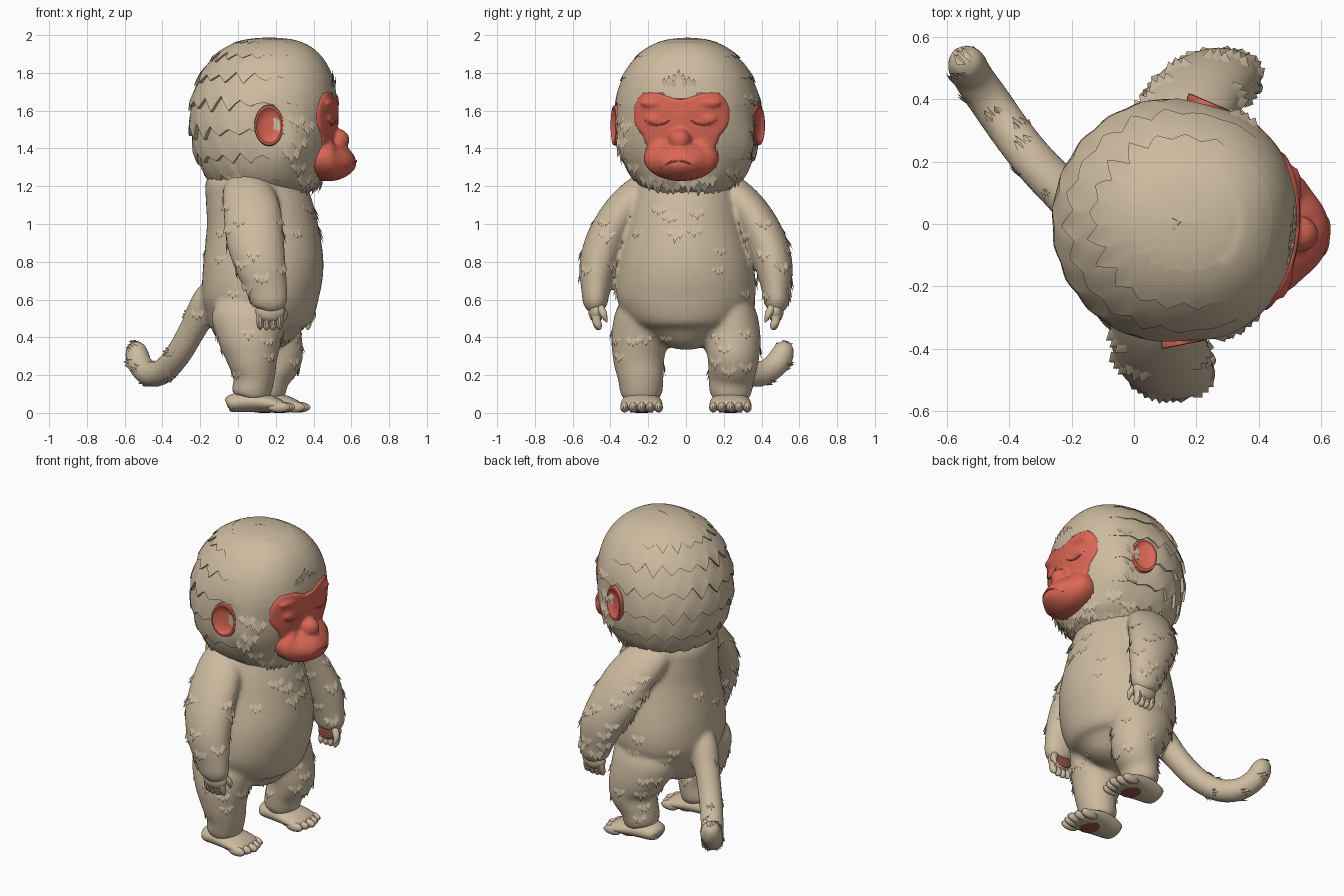
import bpy, bmesh, math, random
from math import sin, cos, pi, radians, exp
from mathutils import Vector, Matrix
from mathutils.bvhtree import BVHTree

if "Cube" in bpy.data.objects:
    bpy.data.objects.remove(bpy.data.objects["Cube"])

random.seed(4)


def colour(name, rgb):
    m = bpy.data.materials.new(name)
    m.diffuse_color = (*rgb, 1)
    m.use_nodes = True
    m.node_tree.nodes["Principled BSDF"].inputs["Base Color"].default_value = m.diffuse_color
    return m


FUR = colour("tan_fur", (0.61, 0.495, 0.35))
SKIN = colour("red_skin", (0.71, 0.135, 0.092))
PAD = colour("dark_red_pad", (0.32, 0.09, 0.07))
# the head is turned slightly to its right
TURN = (Matrix.Translation((0.13, 0.01, 0)) @ Matrix.Rotation(radians(-6), 4, 'Z')
        @ Matrix.Translation((-0.13, 0, 0)))


def finish(name, bm, mat, matrix=None):
    if matrix:
        bm.transform(matrix)
    bmesh.ops.recalc_face_normals(bm, faces=bm.faces)
    me = bpy.data.meshes.new(name)
    bm.to_mesh(me)
    bm.free()
    me.materials.append(mat)
    ob = bpy.data.objects.new(name, me)
    bpy.context.collection.objects.link(ob)
    return ob


def fuse(name, obs, voxel, iterations):
    """Melt overlapping parts into one smooth skin."""
    bpy.ops.object.select_all(action='DESELECT')
    for o in obs:
        o.select_set(True)
    bpy.context.view_layer.objects.active = ob = obs[0]
    bpy.ops.object.join()
    ob.name, mat = name, ob.data.materials[0]
    rem = ob.modifiers.new("skin", 'REMESH')
    rem.mode, rem.voxel_size = 'VOXEL', voxel
    ob.modifiers.new("soften", 'SMOOTH').iterations = iterations
    me = bpy.data.meshes.new_from_object(ob.evaluated_get(bpy.context.evaluated_depsgraph_get()))
    ob.modifiers.clear()
    ob.data = me
    me.materials.clear()
    me.materials.append(mat)
    return ob


def trim(ob, hidden):
    """Drop faces buried inside a neighbouring part."""
    bm = bmesh.new()
    bm.from_mesh(ob.data)
    bmesh.ops.delete(bm, geom=[f for f in bm.faces if hidden(f.calc_center_median())], context='FACES')
    bm.to_mesh(ob.data)
    bm.free()


def smooth_points(pts, steps, closed=False):
    """Catmull-Rom interpolation of tuples of any length."""
    n, out = len(pts), []
    at = lambda i: pts[i % n] if closed else pts[max(0, min(n - 1, i))]
    for i in range(n if closed else n - 1):
        for t in (s / steps for s in range(steps)):
            out.append([0.5 * (2 * b + (c - a) * t + (2 * a - 5 * b + 4 * c - d) * t * t
                               + (3 * b - a - 3 * c + d) * t ** 3)
                        for a, b, c, d in zip(at(i - 1), at(i), at(i + 1), at(i + 2))])
    return out if closed else out + [list(pts[-1])]


def skin_rows(bm, rows, *caps):
    for r, q in zip(rows, rows[1:]):
        for i in range(len(r)):
            j = (i + 1) % len(r)
            bm.faces.new((r[i], r[j], q[j], q[i]))
    for c in caps:
        bm.faces.new(rows[c])


def loft(name, sections, mat=FUR, ref=(1, 0, 0), n=28, steps=5):
    """Elliptical rings (x, y, z, radius_u, radius_v) along a path."""
    secs = smooth_points(sections, steps)
    ctr = [Vector(s[:3]) for s in secs]
    bm, rows = bmesh.new(), []
    for i, s in enumerate(secs):
        t = (ctr[min(i + 1, len(ctr) - 1)] - ctr[max(i - 1, 0)]).normalized()
        u = Vector(ref)
        u = (u - t * u.dot(t)).normalized()
        v = t.cross(u)
        ru, rv = max(s[3], .002), max(s[4], .002)
        rows.append([bm.verts.new(ctr[i] + u * ru * cos(a) + v * rv * sin(a))
                     for a in (2 * pi * k / n for k in range(n))])
    skin_rows(bm, rows, 0, -1)
    return finish(name, bm, mat)


def ball(name, loc, radii, mat=FUR, seg=24):
    bm = bmesh.new()
    bmesh.ops.create_uvsphere(bm, u_segments=seg, v_segments=seg * 2 // 3, radius=1,
                              matrix=Matrix.Translation(loc) @ Matrix.Diagonal((*radii, 1)))
    return finish(name, bm, mat)


# ---- head with overlapping fur shingles at the back ----
HX, HZ, RX, RY, N, LAYERS, SQ = 0.13, 1.56, 0.385, 0.388, 168, 9, 0.87


def head_profile(z):
    h = (z - HZ) / (0.425 if z > HZ else 0.43)
    return max(0.0, 1 - h * h) ** (0.41 if z > HZ else 0.36)


def head_point(lon, z, grow=1.0):
    p, c, s = grow * head_profile(z), cos(lon), sin(lon)
    if c > 0:                                   # blunter towards the face
        c, s = c ** SQ, math.copysign(abs(s) ** SQ, s)
    x = HX + RX * p * c + .14 * max(0, z - HZ) * (.6 + .4 * c)
    x += .045 * max(0, c) ** 2 * exp(-((z - 1.2) / .07) ** 2)
    around = abs(math.atan2(s, c))
    ear = .022 * exp(-((around - 1.38) / .2) ** 2 - ((z - 1.525) / .1) ** 2)
    cheek = .022 * exp(-((around - 1.0) / .2) ** 2 - ((z - 1.4) / .1) ** 2)
    return Vector((x, (RY * p - ear + cheek) * s, z))


def head_x(y, z):
    q = min(1, abs(y) / (RY * max(head_profile(z), .01)))
    return head_point(math.asin(q ** (1 / SQ)), z).x


def back(lon):
    return min(1, max(0, 0.6 - 0.9 * cos(lon)))


def zigzag(k, i, lon):
    if k < 0 or k >= LAYERS - 1:
        return 0
    tooth = abs(((i + 4 * (k % 2)) % 8) / 4 - 1) - 0.5
    return 0.4 * tooth * (1 + 0.5 * sin(5 * lon + 2 * k)) * back(lon) * (.5 if k == 0 else 1)


bm, rows = bmesh.new(), []
for k in range(LAYERS):
    for f in (0, .2, .4, .6, .8, 1):
        row = []
        for i in range(N):
            lon = 2 * pi * i / N
            t = (k + f + zigzag(k - 1, i, lon) * (1 - f) + zigzag(k, i, lon) * f) / LAYERS
            z = HZ + 0.428 * cos(pi * min(max(t, 0.004), 0.996))
            row.append(bm.verts.new(head_point(lon, z, 1 + 0.05 * back(lon) * (f - 0.4))))
        rows.append(row)
skin_rows(bm, rows, 0, -1)
head = finish("head", bm, FUR)

# ---- bare face: goggle-shaped mask melted into a blunt muzzle ----
half = [(.06, 1.675), (.13, 1.695), (.205, 1.69), (.253, 1.62), (.25, 1.53), (.205, 1.465), (.17, 1.41)]
outline = smooth_points([(0, 1.66)] + half + [(0, 1.40)] + [(-y, z) for y, z in half[::-1]], 5, True)
bm, rows = bmesh.new(), []
for s, lift in ((.97, -.05), (1.0, -.025), (1.0, .002), (.96, .011), (.8, .011), (.6, .01),
                (.4, .012), (.2, .014), (.02, .016)):
    rows.append([bm.verts.new((head_x(y * s, 1.56 + (z - 1.56) * s) + lift, y * s, 1.56 + (z - 1.56) * s))
                 for y, z in outline])
skin_rows(bm, rows, 0, -1)
parts = [finish("mask", bm, SKIN),
         loft("muzzle", [(.34, 0, 1.36, .15, .10), (.41, 0, 1.36, .187, .118), (.47, 0, 1.35, .20, .123),
                         (.515, 0, 1.355, .185, .122), (.55, 0, 1.365, .14, .108), (.575, 0, 1.385, .085, .075),
                         (.588, 0, 1.40, .004, .004)], SKIN, (0, 1, 0), 40),
         ball("nose", (.525, 0, 1.445), (.068, .06, .06), SKIN),
         ball("bridge", (.49, 0, 1.53), (.04, .045, .09), SKIN)]
for s in (-1, 1):
    parts.append(ball("lid", (head_x(.125, 1.555) - .009, .125 * s, 1.555), (.028, .065, .035), SKIN))
    parts.append(ball("brow", (head_x(.12, 1.64) - .014, .12 * s, 1.64), (.03, .095, .028), SKIN))
face = fuse("face", parts, .009, 7)
bvh = BVHTree.FromPolygons([v.co for v in face.data.vertices], [p.vertices for p in face.data.polygons])


def crease(name, pts):
    """A thin lip of skin laid along the face surface."""
    path = []
    for i, (y, z) in enumerate(pts):
        hit = bvh.ray_cast(Vector((2, y, z)), Vector((-1, 0, 0)))[0]
        r = .002 if i in (0, len(pts) - 1) else .005
        path.append((hit.x, y, z, r, r))
    loft(name, path, SKIN, (0, 0, 1), 8, 3).data.transform(TURN)


def under_face(c):
    hit, n = bvh.ray_cast(c, Vector((1, 0, 0)))[:2]
    return hit is not None and n.x > 0 and hit.x - c.x > .008


crease("mouth", [(-.10, 1.295), (-.05, 1.325), (0, 1.335), (.05, 1.325), (.10, 1.295)])
for side, s in (("right", -1), ("left", 1)):
    crease(side + "_eye_line", [(y * s, z) for y, z in ((.055, 1.55), (.08, 1.535), (.12, 1.525), (.155, 1.53), (.19, 1.55))])
    # ear: rolled rim around a shallow bowl
    bm, rows = bmesh.new(), []
    for r, d in ((.75, -.05), (.95, 0), (1, .018), (.95, .036), (.84, .038), (.72, .028), (.4, .018), (.02, .022)):
        rows.append([bm.verts.new((.205 + .077 * r * cos(a), s * (.352 + d - .024 * r * cos(a)),
                                   1.522 + .11 * r * sin(a))) for a in (2 * pi * i / 32 for i in range(32))])
    skin_rows(bm, rows, -1)
    finish(side + "_ear", bm, SKIN, TURN)
trim(head, lambda c: c.x > .2 and under_face(c) or c.z < 1.17 and math.hypot(c.x - .09, c.y) < .2)
trim(face, lambda c: c.x < head_x(c.y, c.z) - .02)
for ob in (head, face):
    ob.data.transform(TURN)

# ---- body, limbs and tail ----
parts = [loft("torso", [(.12, 0, .34, .02, .02), (.12, 0, .36, .16, .14), (.11, 0, .45, .25, .27),
                        (.115, 0, .55, .295, .345), (.12, 0, .65, .312, .37), (.135, 0, .8, .318, .355),
                        (.125, 0, 1.0, .293, .305), (.10, 0, 1.15, .272, .275), (.09, 0, 1.25, .25, .24),
                        (.1, 0, 1.36, .1, .1)], n=48, steps=6),
         loft("tail", [(-.05, .02, .68, .07, .07), (-.15, .05, .60, .088, .083), (-.23, .11, .46, .073, .073),
                       (-.31, .19, .32, .069, .069), (-.39, .29, .225, .067, .067), (-.46, .39, .205, .067, .067),
                       (-.515, .47, .25, .065, .065), (-.535, .51, .31, .063, .063), (-.54, .52, .36, .045, .045),
                       (-.54, .522, .385, .004, .004)])]
for side, s, a, kn, ft in (("right", -1, 0, 0, 0), ("left", 1, .15, .13, .08)):
    # arm, the left one reaching further forward
    parts.append(loft(side + "_arm", [(.05, .10 * s, 1.26, .07, .06), (.05 + a * .2, .225 * s, 1.18, .13, .09),
                 (.075 + a * .5, .335 * s, 1.07, .152, .10), (.09 + a * .8, .42 * s, .92, .153, .107),
                 (.12 + a, .465 * s, .78, .135, .10), (.155 + a, .478 * s, .65, .108, .077),
                 (.17 + a, .48 * s, .57, .088, .062), (.17 + a, .48 * s, .53, .03, .03)]))
    hx = .17 + a
    ball(side + "_hand", (hx, .475 * s, .54), (.078, .042, .062))
    for i in range(4):
        fx = hx - .052 + .034 * i
        loft(f"{side}_finger_{i + 1}", [(fx, .475 * s, .54, .02, .024), (fx, .475 * s, .49, .02, .024),
             (fx, .462 * s, .46 - .008 * (i in (1, 2)), .017, .02), (fx, .455 * s, .44, .004, .004)], n=10, steps=3)
    loft(side + "_thumb", [(hx + .05, .455 * s, .56, .022, .022), (hx + .075, .435 * s, .52, .019, .019),
         (hx + .07, .42 * s, .48, .004, .004)], n=10, steps=3)
    ball(side + "_palm", (hx, .436 * s, .53), (.055, .006, .04), PAD)
    # leg with the knee pushed forward on the left
    parts.append(loft(side + "_leg", [(.07 + kn * .3, .20 * s, .64, .10, .08), (.06 + kn * .5, .225 * s, .53, .197, .142),
                 (.065 + kn * .8, .245 * s, .40, .175, .15), (.075 + kn, .25 * s, .29, .138, .137),
                 (.085 + ft, .24 * s, .19, .11, .122), (.065 + ft, .235 * s, .09, .098, .105), (.06 + ft, .235 * s, .07, .05, .05)]))
    loft(side + "_foot", [(-.06 + ft, .235 * s, .045, .03, .02), (-.04 + ft, .235 * s, .05, .075, .045),
         (.06 + ft, .235 * s, .06, .10, .056), (.16 + ft, .235 * s, .05, .11, .046),
         (.23 + ft, .235 * s, .036, .105, .03), (.25 + ft, .235 * s, .03, .06, .015)], ref=(0, 1, 0))
    for i in range(5):
        ball(f"{side}_toe_{i + 1}", (.245 + ft - .014 * abs(i - 2), (.145 + .045 * i) * s, .03), (.06, .023, .028), seg=14)
    ball(side + "_sole_pad", (.14 + ft, .235 * s, .005), (.055, .065, .005), PAD)
body = fuse("body", parts, .014, 6)
trim(body, lambda c: c.z > 1.22 and math.hypot(c.x - .1, c.y) < .17)

# ---- fur tufts scattered along the surfaces ----
tufts = bmesh.new()


def spike(p, n, d, w, l, lift):
    side = n.cross(d)
    pts = [p - side * w - n * .005, p + side * w - n * .005, p + n * lift * .5 + d * l * .3,
           p + d * l + n * lift, p - d * l * .8 - n * .006]
    v = [tufts.verts.new(q) for q in pts]
    for f in ((0, 2, 4), (1, 4, 2), (0, 3, 2), (1, 2, 3), (0, 1, 3), (0, 4, 1)):
        tufts.faces.new([v[i] for i in f])


def scatter(ob, count, size=1.0, where=lambda c, n: True, flow=(0, 0, -1), gap=.07):
    polys = [p for p in ob.data.polygons if where(p.center, p.normal) and abs(p.normal.dot(Vector(flow))) < .9]
    used = []
    for p in random.choices(polys, [q.area for q in polys], k=count * 4):
        if len(used) == count or any((p.center - c).length < gap for c in used):
            continue
        used.append(p.center.copy())
        n, d = p.normal.copy(), Vector(flow)
        d = (d - n * d.dot(n)).normalized()
        for o, l in ((-1, .6), (0, 1), (1, .7)):
            spike(p.center + n.cross(d) * o * .022 * size, n, d, .021 * size,
                  .05 * size * l * random.uniform(.8, 1.2), .012 * size)


scatter(body, 14, 1, lambda c, n: .5 < c.z < 1.15 and abs(c.y) < .33 and c.x > -.22)
scatter(body, 5, 1.3, lambda c, n: .96 < c.z < 1.12 and n.x > .8 and abs(c.y + .03) < .12, gap=.06)
scatter(body, 40, 1.1, lambda c, n: .58 < c.z < 1.12 and abs(c.y) > .36)
scatter(body, 26, 1, lambda c, n: .14 < c.z < .44 and c.x > -.15 and abs(c.y) > .1)
scatter(body, 14, .8, lambda c, n: c.x < -.27, (-.6, .7, .1))
scatter(head, 30, 1.3, lambda c, n: 1.15 < c.z < 1.25, gap=.05)
scatter(head, 10, 1.3, lambda c, n: 1.25 < c.z < 1.7 and .28 < c.x < .37 and abs(c.y) > .22)
scatter(head, 3, 1.1, lambda c, n: 1.72 < c.z < 1.77 and n.x > .7 and abs(c.y + .04) < .07, (0, 0, 1), .04)
finish("fur_tufts", tufts, FUR)

# smooth shading that keeps the fur edges crisp
bpy.ops.object.select_all(action='SELECT')
bpy.context.view_layer.objects.active = head
bpy.ops.object.shade_smooth_by_angle(angle=radians(40))
